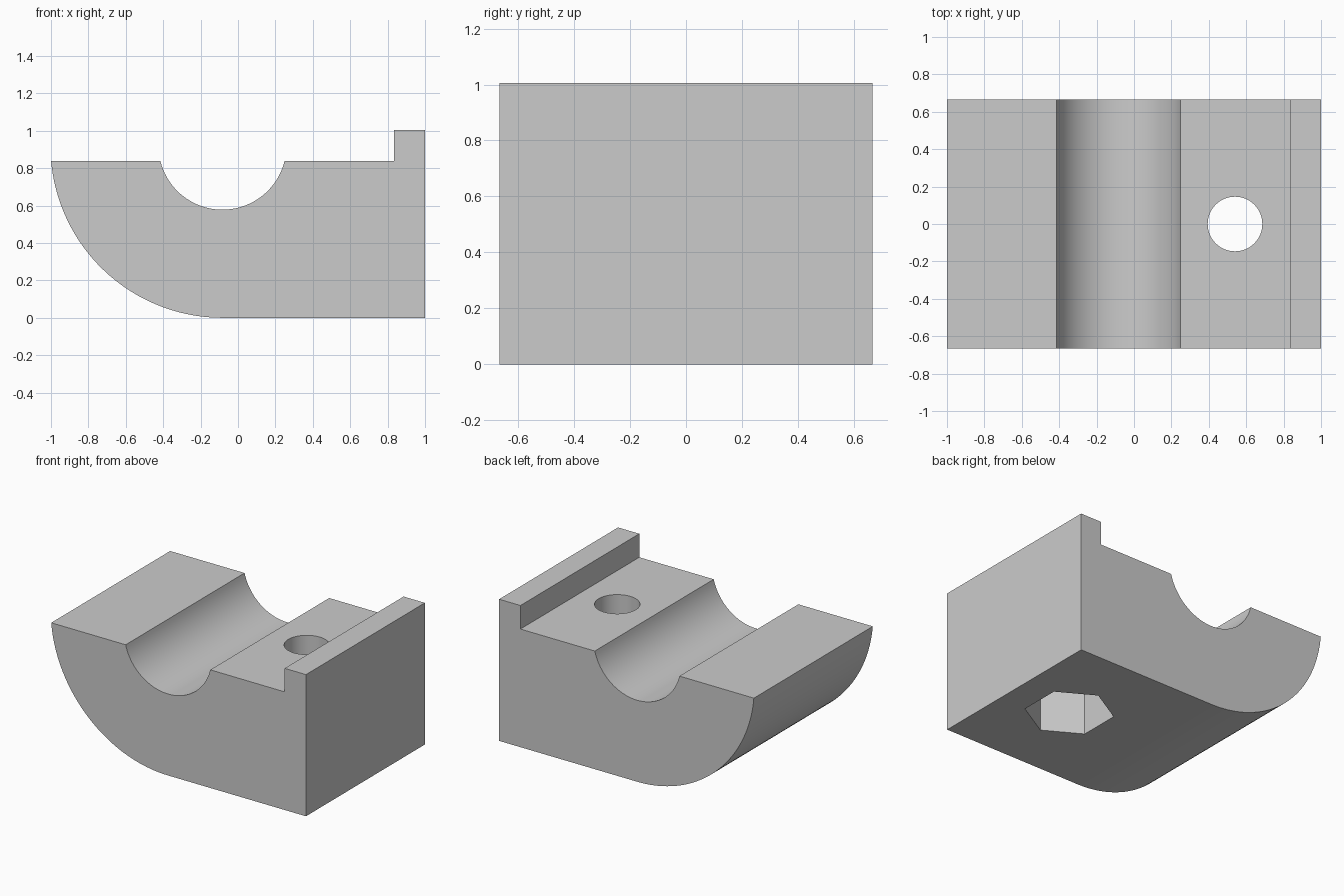
import bpy
import bmesh
from math import pi, cos, sin, atan2

cube = bpy.data.objects.get("Cube")
if cube:
    bpy.data.objects.remove(cube, do_unlink=True)

GREY = (0.6, 0.6, 0.6, 1)
DEPTH = 1.333
TOP, LIP_TOP, LIP_X = 0.838, 1.005, 0.833
CX, CZ = -0.083, 0.92            # shared centre of groove and rounded belly
GROOVE_R, BELLY_R = 0.342, 0.92
HOLE_X = 0.54

grey = bpy.data.materials.new("plain grey")
grey.use_nodes = True
grey.diffuse_color = GREY
grey.node_tree.nodes["Principled BSDF"].inputs["Base Color"].default_value = GREY


def arc(radius, start, end, steps):
    """Points on a circle around the shared centre, in the x-z plane."""
    angles = [start + (end - start) * i / steps for i in range(steps + 1)]
    return [(CX + radius * cos(a), CZ + radius * sin(a)) for a in angles]


def prism(name, points, offset, place):
    """Extrude a closed outline; place maps each 2D point into 3D."""
    bm = bmesh.new()
    face = bm.faces.new([bm.verts.new(place(*p)) for p in points])
    new = bmesh.ops.extrude_face_region(bm, geom=[face])["geom"]
    bmesh.ops.translate(bm, vec=offset,
                        verts=[v for v in new if isinstance(v, bmesh.types.BMVert)])
    bmesh.ops.recalc_face_normals(bm, faces=bm.faces)
    mesh = bpy.data.meshes.new(name)
    bm.to_mesh(mesh)
    bm.free()
    obj = bpy.data.objects.new(name, mesh)
    bpy.context.collection.objects.link(obj)
    mesh.materials.append(grey)
    return obj


def drill(body, name, radius, sides, bottom, height):
    """Cut a vertical round or polygonal pocket with corners on the y axis."""
    ring = [(HOLE_X + radius * sin(2 * pi * i / sides),
             radius * cos(2 * pi * i / sides)) for i in range(sides)]
    cutter = prism(name, ring, (0, 0, height), lambda x, y: (x, y, bottom))
    cut = body.modifiers.new(name, "BOOLEAN")
    cut.operation, cut.solver, cut.object = "DIFFERENCE", "EXACT", cutter
    bpy.context.view_layer.objects.active = body
    bpy.ops.object.modifier_apply(modifier=name)
    bpy.data.objects.remove(cutter, do_unlink=True)


# Clamp block: rounded belly, flat base, raised lip and half-round groove
belly_end = atan2(TOP - CZ, -1 - CX)
groove_tilt = atan2(CZ - TOP, 0.333)
outline = arc(BELLY_R, belly_end, -pi / 2, 40)
outline += [(1, 0), (1, LIP_TOP), (LIP_X, LIP_TOP), (LIP_X, TOP)]
outline += arc(GROOVE_R, -groove_tilt, groove_tilt - pi, 40)
block = prism("clamp_block", outline, (0, DEPTH, 0),
              lambda x, z: (x, -DEPTH / 2, z))

# Bolt hole all the way through, hexagonal nut pocket from below
drill(block, "bolt_hole", 0.146, 64, -0.2, 1.5)
drill(block, "nut_pocket", 0.288, 6, -0.2, 0.62)

bpy.ops.object.select_all(action="DESELECT")
block.select_set(True)
bpy.context.view_layer.objects.active = block
bpy.ops.object.shade_smooth_by_angle(angle=pi / 6)
